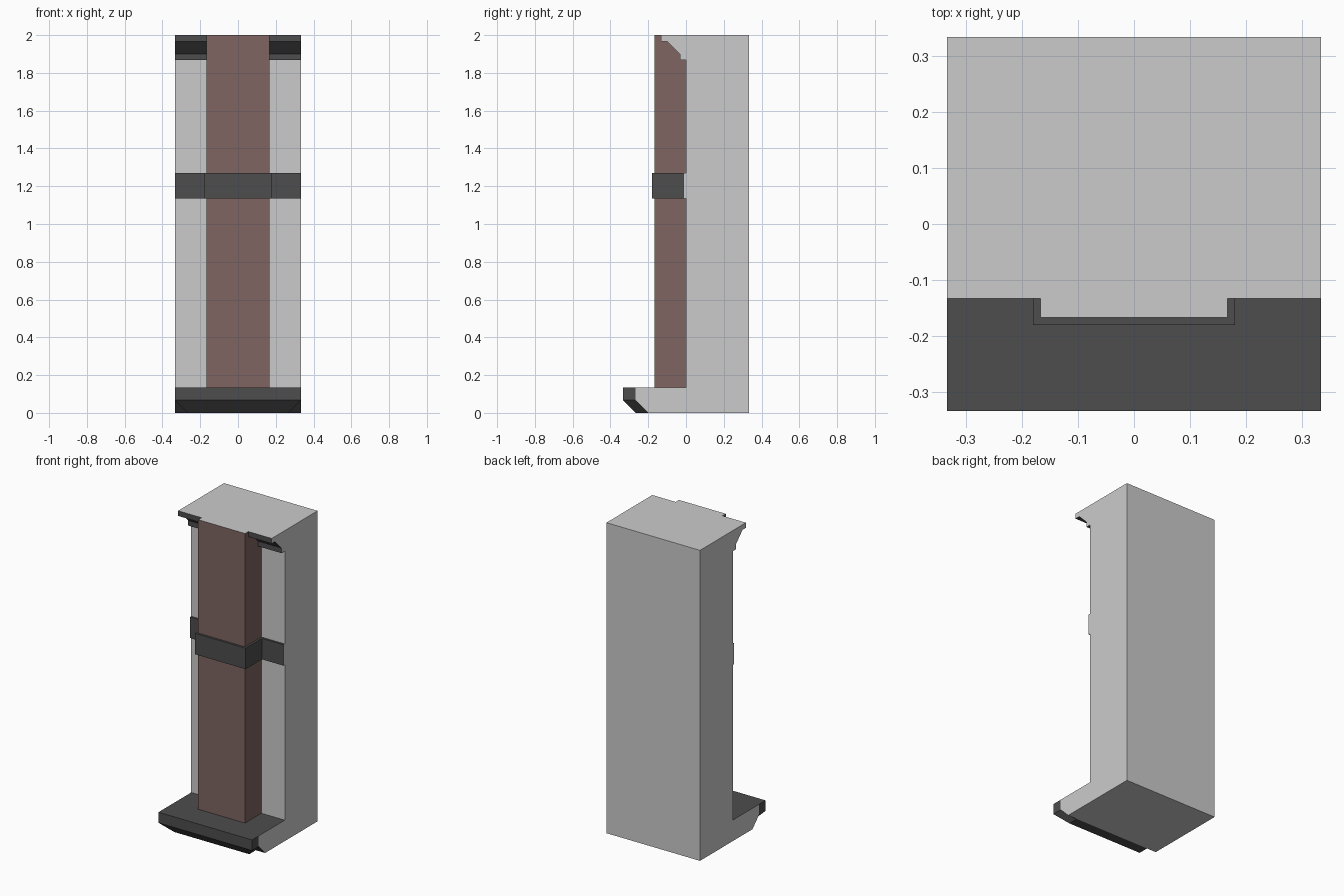
import bpy

if "Cube" in bpy.data.objects:
    bpy.data.objects.remove(bpy.data.objects["Cube"])


def material(name, rgb):
    m = bpy.data.materials.new(name)
    m.diffuse_color = (*rgb, 1)
    m.use_nodes = True
    m.node_tree.nodes["Principled BSDF"].inputs["Base Color"].default_value = m.diffuse_color
    return m


GREY = material("grey_stone", (0.8, 0.8, 0.8))
DARK = material("dark_trim", (0.074, 0.074, 0.074))
BROWN = material("brown_column", (0.21, 0.13, 0.12))
W = 1 / 3    # half width of the whole panel
C = 1 / 6    # half width and depth of the column
T = 1 / 75   # thickness of the band


def build(name, verts, faces, mats, slots=None):
    me = bpy.data.meshes.new(name)
    me.from_pydata(verts, [], faces)
    for m in mats:
        me.materials.append(m)
    if slots:
        me.polygons.foreach_set("material_index", slots)
    ob = bpy.data.objects.new(name, me)
    bpy.context.collection.objects.link(ob)
    return ob


def loft(rings, closed_ends=()):
    """Skin a stack of open front outlines, left to right, bottom to top."""
    n = len(rings[0])
    verts = [v for r in rings for v in r]
    faces = [(k * n + i, k * n + i + 1, (k + 1) * n + i + 1, (k + 1) * n + i)
             for k in range(len(rings) - 1) for i in range(n - 1)]
    if "bottom" in closed_ends:
        faces.append(tuple(reversed(range(n))))
    if "top" in closed_ends:
        faces.append(tuple(range(len(verts) - n, len(verts))))
    return verts, faces


def outline(half, front, back, z):
    return [(-half, back, z), (-half, front, z), (half, front, z), (half, back, z)]


# Wall with base, flat band and cornice: one side profile (y, z, dark face after it)
profile = [
    (W, 0, 0), (W, 2, 0),
    (-0.133, 2, 1), (-0.133, 1.967, 1), (-0.1, 1.967, 1), (-0.033, 1.9, 1),
    (-0.033, 1.867, 1), (0, 1.867, 0),
    (0, 1.27, 1), (-T, 1.27, 1), (-T, 1.135, 1), (0, 1.135, 0),
    (0, 0.135, 1), (-0.267, 0.135, 1), (-0.267, 0.067, 1), (-0.2, 0, 0),
]
# the last edge (underside) and the first edge (back) stay grey
n = len(profile)
verts = [(x, y, z) for x in (-W, W) for y, z, _ in profile]
faces = [(i, (i + 1) % n, (i + 1) % n + n, i + n) for i in range(n)]
faces += [tuple(reversed(range(n))), tuple(range(n, 2 * n))]
slots = [d for _, _, d in profile] + [0, 0]
wall = build("wall", verts, [f[::-1] for f in faces], [GREY, DARK], slots)
# make the normals consistent
import bmesh
bm = bmesh.new()
bm.from_mesh(wall.data)
bmesh.ops.recalc_face_normals(bm, faces=bm.faces)
bm.to_mesh(wall.data)
bm.free()

# Column in two lengths, below and above the band
for name, z0, z1 in (("column_lower", 0.135, 1.135), ("column_upper", 1.27, 2)):
    v, f = loft([outline(C, -C, 0, z) for z in (z0, z1)])
    build(name, v, f, [BROWN])

# Grey cap where the column stands proud of the cornice
build("column_cap", outline(C, -C, -0.133, 2), [(0, 1, 2, 3)], [GREY])

# Band wrapped around the column
small, big = (C, -C, 0), (C + T, -C - T, 0)
v, f = loft([outline(*small, 1.135), outline(*big, 1.135),
             outline(*big, 1.27), outline(*small, 1.27)])
build("column_band", v, f, [DARK])

# Base trim with an undercut front and ends
v, f = loft([outline(0.267, -0.267, -0.2, 0),
             outline(W, -W, -0.267, 0.067),
             outline(W, -W, -0.267, 0.135)], ("bottom", "top"))
build("base_trim", v, f, [DARK])
